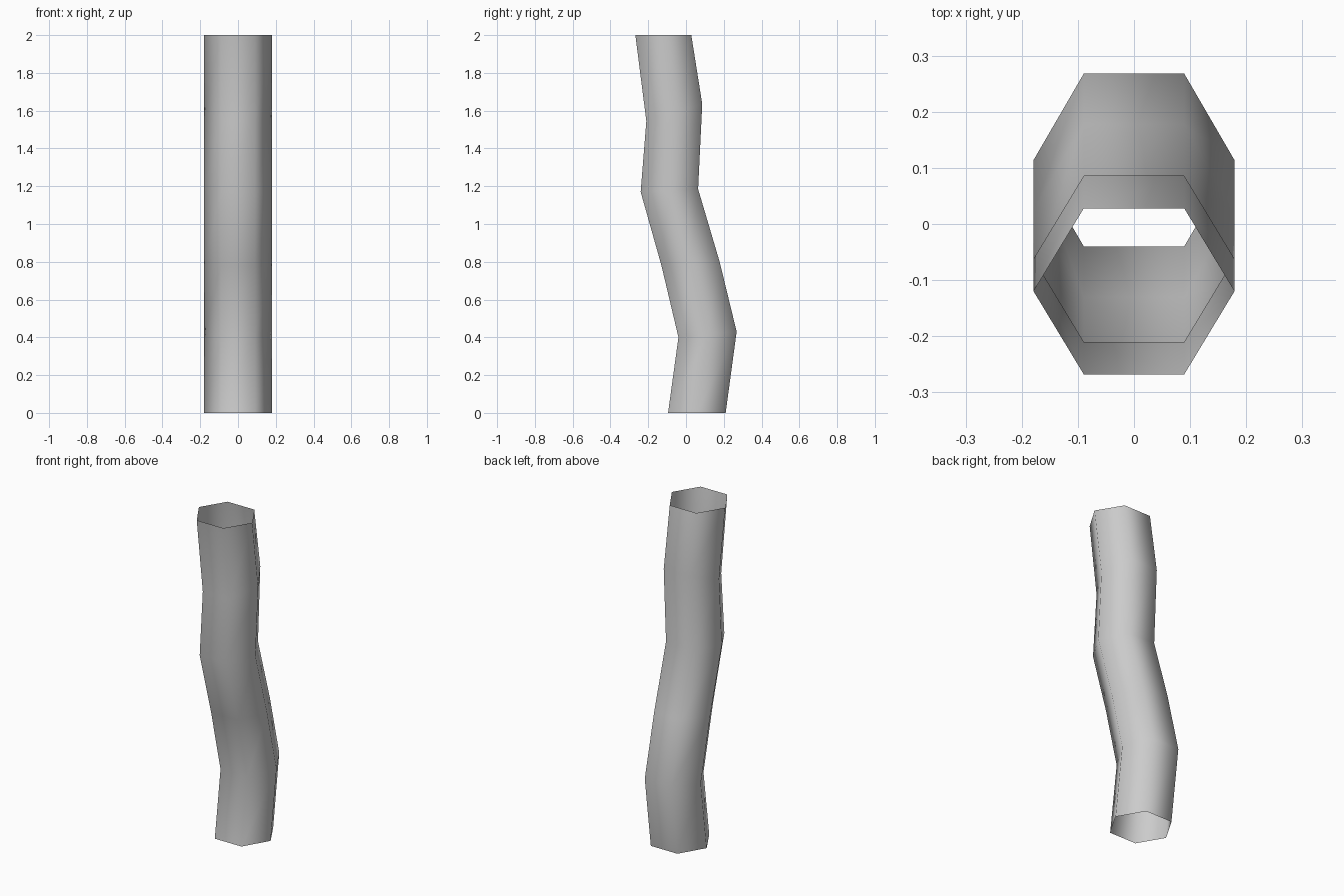
import bpy, bmesh, math

if "Cube" in bpy.data.objects:
    bpy.data.objects.remove(bpy.data.objects["Cube"])

# Side profile of the bent pipe: (front y, front z, back y, back z) per ring
rings = [
    (-0.095, 0.00, 0.210, 0.00),
    (-0.040, 0.40, 0.268, 0.43),
    (-0.130, 0.78, 0.178, 0.80),
    (-0.240, 1.17, 0.064, 1.185),
    (-0.210, 1.545, 0.086, 1.635),
    (-0.268, 2.00, 0.028, 2.00),
]
SIDES, RADIUS = 6, 0.179
APOTHEM = math.sin(math.pi / 3)

# Hexagonal cross-sections bridged into an open tube
bm = bmesh.new()
loops = []
for fy, fz, by, bz in rings:
    loop = []
    for i in range(SIDES):
        a = math.tau * i / SIDES
        t = 0.5 + 0.5 * math.sin(a) / APOTHEM
        loop.append(bm.verts.new((RADIUS * math.cos(a), fy + (by - fy) * t, fz + (bz - fz) * t)))
    loops.append(loop)
for low, high in zip(loops, loops[1:]):
    for i in range(SIDES):
        j = (i + 1) % SIDES
        bm.faces.new((low[i], low[j], high[j], high[i])).smooth = True

mesh = bpy.data.meshes.new("bent_pipe")
bm.to_mesh(mesh)
bm.free()
pipe = bpy.data.objects.new("bent_pipe", mesh)
bpy.context.collection.objects.link(pipe)
